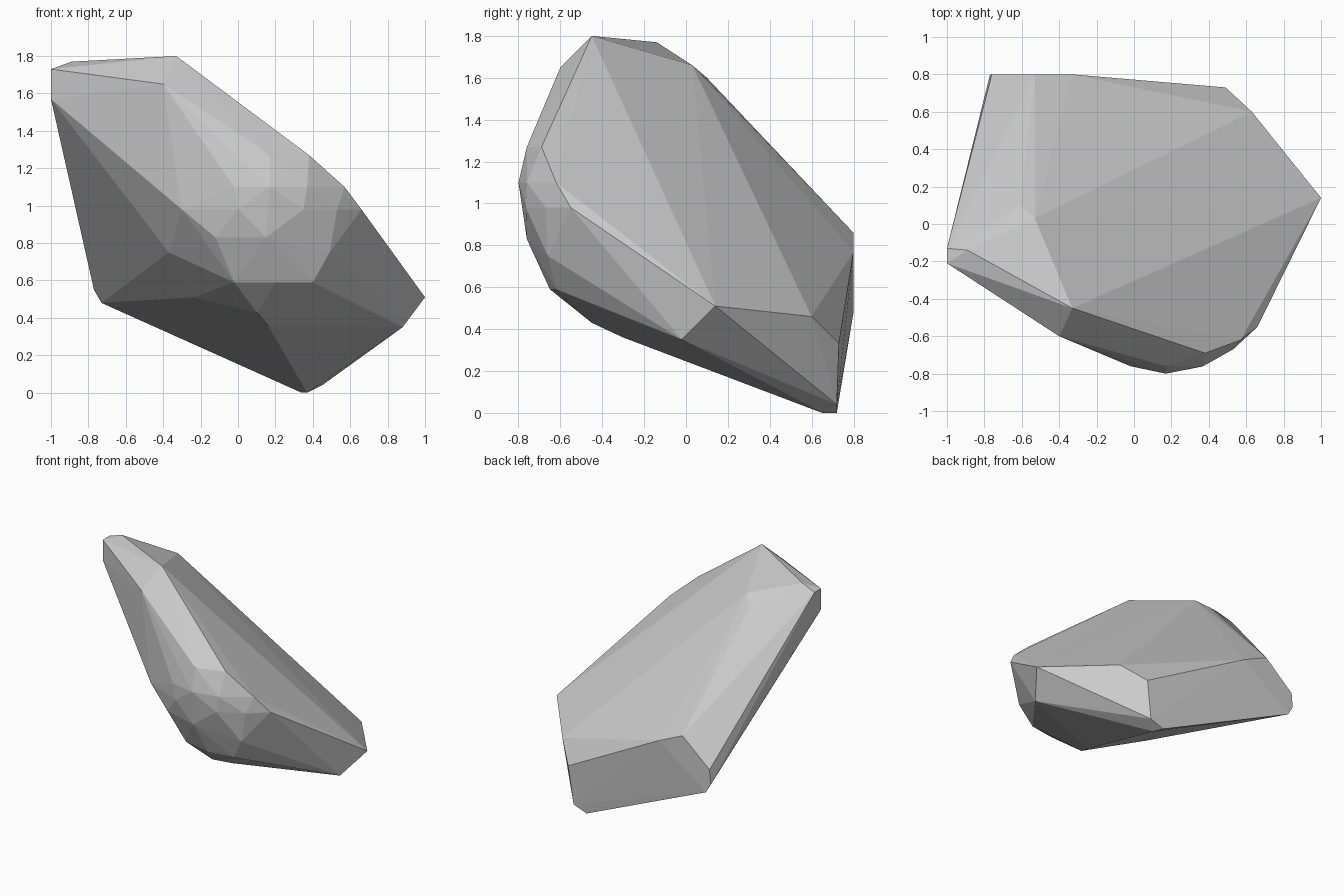
import bpy, bmesh

if "Cube" in bpy.data.objects:
    bpy.data.objects.remove(bpy.data.objects["Cube"])

# Rim of the slab: peak, left tip, back face, foot and right corner
crown = [(-.33, -.45, 1.8), (-.4, -.6, 1.65), (-.89, -.14, 1.77), (-1, -.13, 1.73),
         (-1, -.21, 1.73), (-1, -.21, 1.57), (-.53, .03, 1.66), (-.61, .1, 1.6)]
back = [(-.77, .8, .55), (-.73, .8, .48), (-.76, .8, .66), (-.53, .8, .86),
        (-.33, .8, .77), (.49, .73, .33), (.63, .6, .46)]
foot = [(.34, .72, 0), (.37, .65, 0), (.45, .72, .04), (.16, -.3, .36),
        (-.24, -.16, .51), (.1, -.45, .43)]
right = [(1, .14, .51), (.88, -.02, .35)]

# Rounded belly: rows of constant height, each a list of (x, y)
belly = {.59: [(-.02, -.6), (.2, -.65), (.4, -.62)],
         .75: [(-.37, -.36), (-.22, -.5), (.49, -.66)],
         .83: [(-.12, -.68), (.15, -.76)],
         .98: [(-.3, -.63), (0, -.76), (.35, -.765), (.53, -.67), (.66, -.55)],
         1.1: [(-.02, -.76), (.17, -.8), (.37, -.76), (.57, -.62)],
         1.27: [(.17, -.76), (.38, -.69)]}

points = crown + back + foot + right
points += [(x, y, z) for z, row in belly.items() for x, y in row]

# Wrap the corner points in a faceted skin
bm = bmesh.new()
for p in points:
    bm.verts.new(p)
hull = bmesh.ops.convex_hull(bm, input=bm.verts)
loose = {v for v in hull["geom_interior"] + hull["geom_unused"]
         if isinstance(v, bmesh.types.BMVert)}
bmesh.ops.delete(bm, geom=list(loose), context='VERTS')
bmesh.ops.recalc_face_normals(bm, faces=bm.faces)

mesh = bpy.data.meshes.new("rock")
bm.to_mesh(mesh)
bm.free()
rock = bpy.data.objects.new("rock", mesh)
bpy.context.collection.objects.link(rock)
